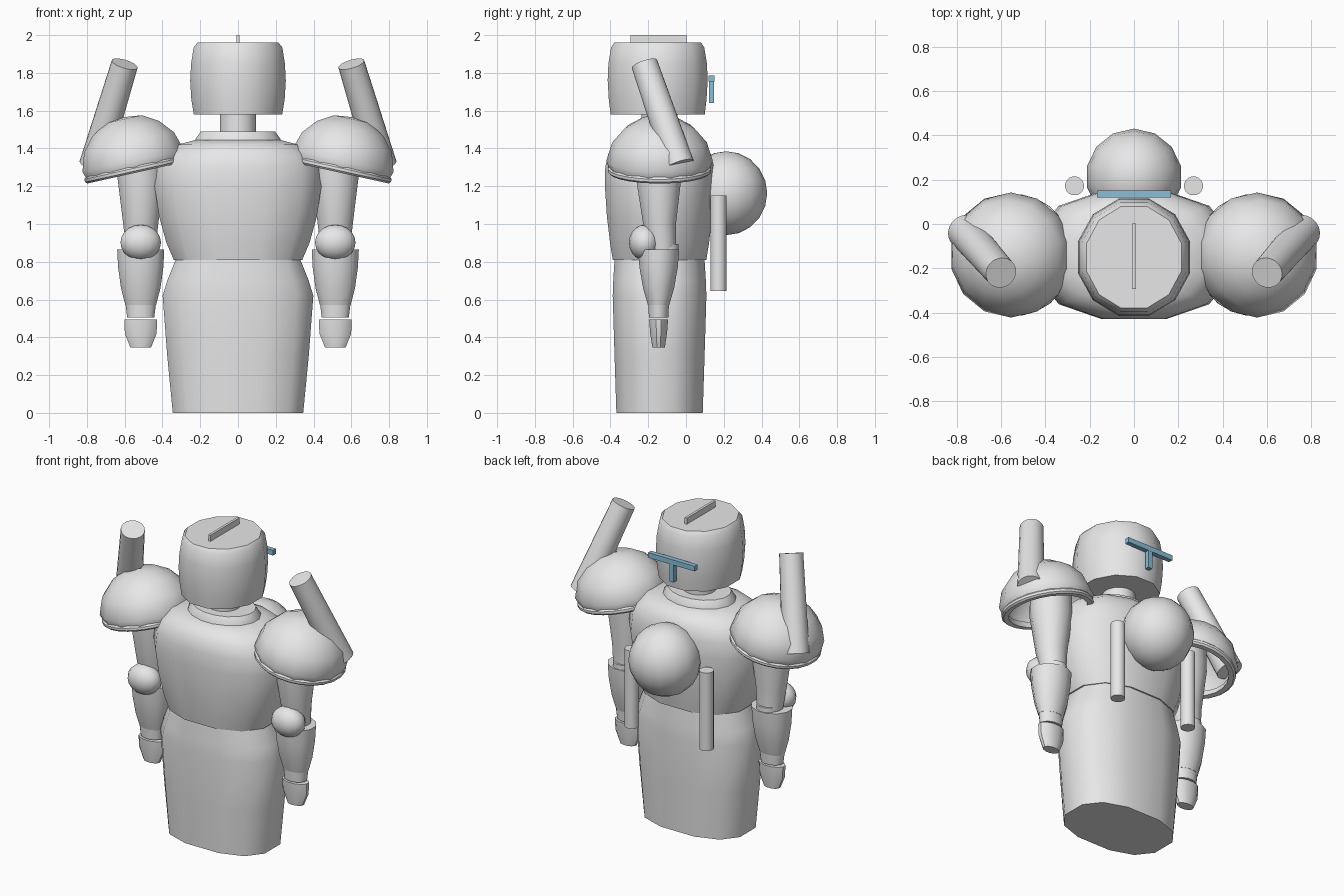
import bpy, bmesh
from math import cos, sin, pi, radians, copysign
from mathutils import Vector, Matrix

cube = bpy.data.objects.get("Cube")
if cube:
    bpy.data.objects.remove(cube, do_unlink=True)


def material(name, color):
    mat = bpy.data.materials.new(name)
    mat.use_nodes = True
    mat.diffuse_color = color
    mat.node_tree.nodes["Principled BSDF"].inputs["Base Color"].default_value = color
    return mat


GREY = material("light_grey", (0.8, 0.8, 0.8, 1))
BLUE = material("steel_blue", (0.25, 0.52, 0.68, 1))


def finish(name, bm, mat=GREY, angle=40):
    bmesh.ops.recalc_face_normals(bm, faces=bm.faces)
    mesh = bpy.data.meshes.new(name)
    bm.to_mesh(mesh)
    bm.free()
    mesh.materials.append(mat)
    ob = bpy.data.objects.new(name, mesh)
    bpy.context.collection.objects.link(ob)
    bpy.ops.object.select_all(action='DESELECT')
    ob.select_set(True)
    bpy.context.view_layer.objects.active = ob
    bpy.ops.object.shade_smooth_by_angle(angle=radians(angle))
    return ob


def power(v, p):
    return copysign(abs(v) ** p, v)


def loft(name, rings, center=(0, 0), sides=12, p=1.0, frame=None, closed=False):
    """Stack rings (z, half width, back y radius, y shift); cap the ends or join them."""
    bm = bmesh.new()
    loops = []
    for ring in rings:
        z, rx, ry, dy = (tuple(ring) + (ring[1], 0))[:4] if len(ring) == 2 else (tuple(ring) + (0,))[:4]
        loop = []
        for i in range(sides):
            a = 2 * pi * (i + 0.5) / sides
            co = Vector((center[0] + rx * power(cos(a), p),
                         center[1] + dy + ry * power(sin(a), p), z))
            loop.append(bm.verts.new(frame @ co if frame else co))
        loops.append(loop)
    pairs = list(zip(loops, loops[1:]))
    if closed:
        pairs.append((loops[-1], loops[0]))
    else:
        bm.faces.new(loops[0])
        bm.faces.new(loops[-1])
    for low, high in pairs:
        for i in range(sides):
            j = (i + 1) % sides
            bm.faces.new((low[i], low[j], high[j], high[i]))
    return finish(name, bm)


def box(name, center, size, mat):
    bm = bmesh.new()
    bmesh.ops.create_cube(bm, size=1, matrix=Matrix.Translation(center) @ Matrix.Diagonal((*size, 1)))
    return finish(name, bm, mat)


def ball(name, center, radii, u=14, v=10):
    bm = bmesh.new()
    bmesh.ops.create_uvsphere(bm, u_segments=u, v_segments=v, radius=1,
                              matrix=Matrix.Translation(center) @ Matrix.Diagonal((*radii, 1)))
    return finish(name, bm, angle=60)


# Body
MID = (0, -0.14)
loft("skirt", [(0, .355, .235), (.3, .385, .245), (.62, .41, .255), (.7, .385, .252), (.81, .34, .245)],
     MID, p=.8)
loft("torso", [(.81, .35, .255), (.9, .39, .27), (1.04, .43, .287), (1.2, .455, .298), (1.3, .44, .296),
               (1.37, .4, .28), (1.42, .33, .24), (1.445, .23, .18)], MID, p=.85)
loft("collar", [(1.38, .24, .19), (1.45, .23, .18), (1.49, .2, .155)], MID, sides=16)
loft("neck", [(1.45, .098), (1.6, .098)], MID, sides=16)

# Head with top crest
loft("head", [(1.58, .242, .258), (1.66, .256, .268), (1.76, .262, .274), (1.85, .257, .27),
              (1.935, .243, .255), (1.96, .222, .238)], (0, -.15))
box("crest", (0, -.145, 1.975), (.016, .295, .05), GREY)

# T-shaped plate behind the head
box("plate_bar", (0, .135, 1.77), (.335, .03, .033), BLUE)
box("plate_stem", (0, .135, 1.7), (.03, .028, .12), BLUE)

# Back pack
ball("back_sphere", (0, .213, 1.163), (.217, .217, .222))

for side, word in ((1, "left"), (-1, "right")):
    arm = (side * .515, -.145)

    # Back tube
    loft(word + "_back_tube", [(.645, .043), (1.15, .043)], (side * .268, .172), sides=16)

    # Tilted hollow shoulder dome with a rim
    tilt = Matrix.Translation((side * .555, -.14, 1.335)) @ Matrix.Rotation(side * radians(12.5), 4, 'Y')
    loft(word + "_shoulder", [(.235, .01), (.225, .1), (.175, .185), (.1, .25), (0, .282), (-.035, .27),
                              (-.035, .255), (.0, .25), (.1, .2), (.17, .1), (.18, .01)],
         sides=14, frame=tilt, closed=True)
    loft(word + "_shoulder_rim", [(-.03, .266), (-.04, .276), (-.055, .276), (-.065, .266),
                                  (-.065, .235), (-.03, .235)], sides=24, frame=tilt, closed=True)

    # Leaning shoulder tube
    base = Vector((side * .762, -.035, 1.31))
    tip = Vector((side * .6, -.22, 1.847))
    turn = (tip - base).to_track_quat('Z', 'Y').to_matrix().to_4x4()
    loft(word + "_shoulder_tube", [(0, .08), ((tip - base).length, .071)], sides=20,
         frame=Matrix.Translation(base) @ turn)

    # Arm
    loft(word + "_upper_arm", [(.86, .08, .075, .02), (1.0, .096, .09, .005), (1.25, .128, .125),
                               (1.42, .125, .12)], arm)
    loft(word + "_elbow_ring", [(.85, .07), (.895, .07)], (arm[0], -.107))
    ball(word + "_elbow", (arm[0], -.22, .902), (.11, .082, .094))
    loft(word + "_forearm", [(.57, .084, .058), (.66, .108, .085), (.77, .124, .105), (.865, .129, .113)], arm)
    loft(word + "_wrist", [(.505, .074, .053), (.58, .084, .057)], arm)
    loft(word + "_hand", [(.345, .056, .034), (.42, .087, .046), (.495, .09, .052)], arm)
